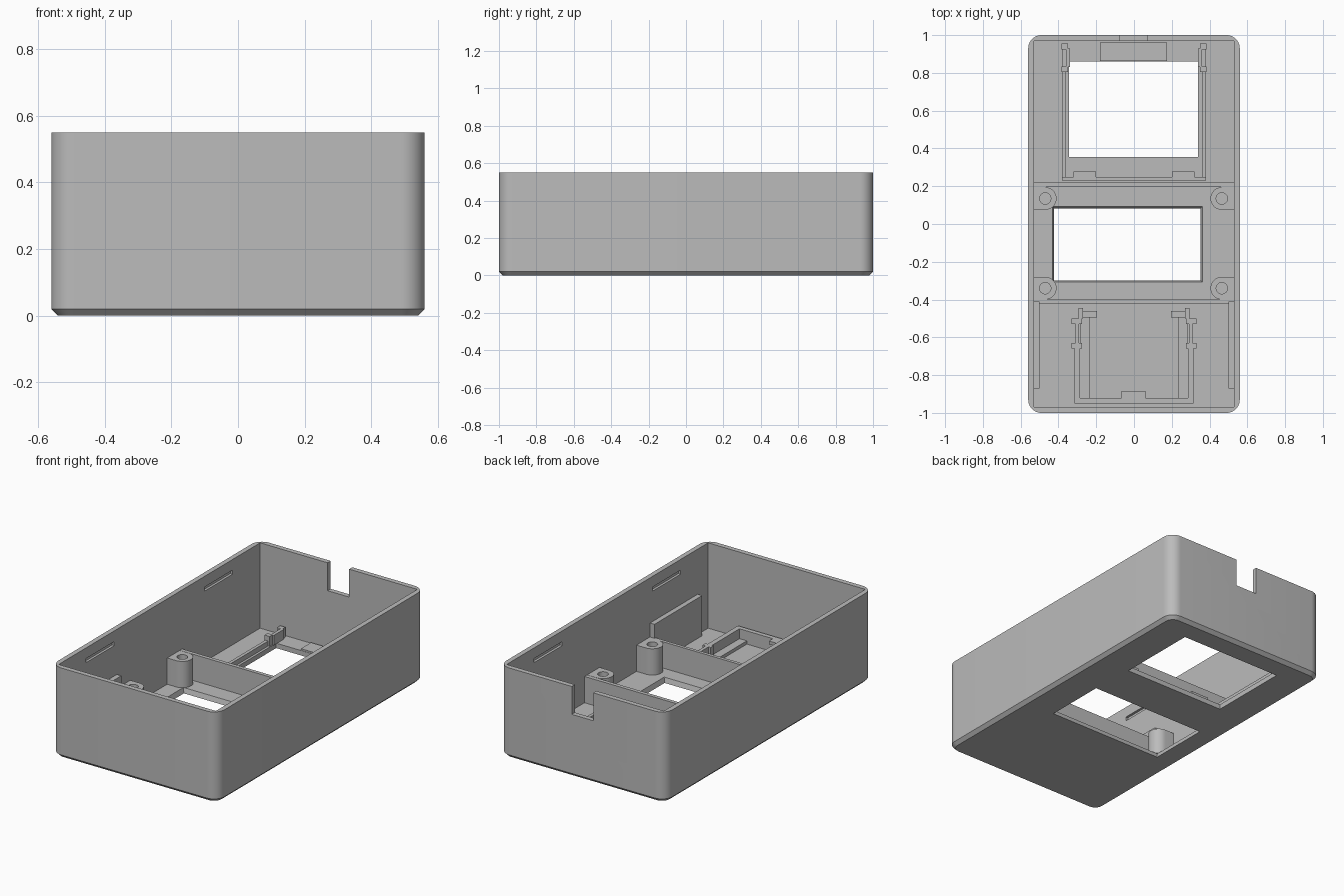
import bpy, bmesh, math

cube = bpy.data.objects.get("Cube")
if cube:
    bpy.data.objects.remove(cube, do_unlink=True)

grey = bpy.data.materials.new("light grey plastic")
grey.use_nodes = True
COLOR = (0.5, 0.5, 0.5, 1)
grey.diffuse_color = COLOR
grey.node_tree.nodes["Principled BSDF"].inputs["Base Color"].default_value = COLOR

HX, HY, H = 0.56, 1.0, 0.55      # outer half sizes and height
IX, IY, FLOOR = 0.53, 0.97, 0.03  # inner half sizes and floor thickness
RIB = 0.19                        # divider and post height


def finish(name, bm):
    bmesh.ops.recalc_face_normals(bm, faces=bm.faces)
    mesh = bpy.data.meshes.new(name)
    bm.to_mesh(mesh)
    bm.free()
    mesh.materials.append(grey)
    ob = bpy.data.objects.new(name, mesh)
    bpy.context.collection.objects.link(ob)
    return ob


def loft(name, rings):
    """Solid through stacked rings of points."""
    bm = bmesh.new()
    loops = [[bm.verts.new(p) for p in ring] for ring in rings]
    n = len(loops[0])
    for a, b in zip(loops, loops[1:]):
        for i in range(n):
            j = (i + 1) % n
            bm.faces.new((a[i], a[j], b[j], b[i]))
    bm.faces.new(loops[0][::-1])
    bm.faces.new(loops[-1])
    return finish(name, bm)


def rect(x0, x1, y0, y1, z):
    return [(x0, y0, z), (x1, y0, z), (x1, y1, z), (x0, y1, z)]


def box(name, x0, x1, y0, y1, z0, z1):
    return loft(name, [rect(x0, x1, y0, y1, z0), rect(x0, x1, y0, y1, z1)])


def pair(name, x0, x1, y0, y1, z0, z1):
    """A box on the left (+x) and its mirror on the right."""
    box("left_" + name, x0, x1, y0, y1, z0, z1)
    box("right_" + name, -x1, -x0, y0, y1, z0, z1)


def rounded(hx, hy, r, z, steps=10):
    pts = []
    for k, (sx, sy) in enumerate(((1, 1), (-1, 1), (-1, -1), (1, -1))):
        for i in range(steps + 1):
            a = math.pi / 2 * (k + i / steps)
            pts.append((sx * (hx - r) + r * math.cos(a),
                        sy * (hy - r) + r * math.sin(a), z))
    return pts


def circle(cx, cy, r, z, n=32):
    return [(cx + r * math.cos(2 * math.pi * i / n),
             cy + r * math.sin(2 * math.pi * i / n), z) for i in range(n)]


def boolean(ob, cutters, operation="DIFFERENCE"):
    for c in cutters:
        mod = ob.modifiers.new("cut", "BOOLEAN")
        mod.operation, mod.solver, mod.object = operation, "EXACT", c
    deps = bpy.context.evaluated_depsgraph_get()
    ob.data = bpy.data.meshes.new_from_object(ob.evaluated_get(deps))
    ob.modifiers.clear()
    for c in cutters:
        bpy.data.objects.remove(c, do_unlink=True)


def smooth(ob):
    bpy.ops.object.select_all(action="DESELECT")
    ob.select_set(True)
    bpy.context.view_layer.objects.active = ob
    bpy.ops.object.shade_smooth_by_angle(angle=math.radians(30))


# Case shell with chamfered underside
case = loft("case_shell", [rounded(HX - 0.02, HY - 0.02, 0.05, 0),
                           rounded(HX, HY, 0.07, 0.02),
                           rounded(HX, HY, 0.07, H)])
cuts = [box("cavity", -IX, IX, -IY, IY, FLOOR, 1),
        box("back_opening", -0.345, 0.34, 0.355, 0.86, -0.1, 0.2),
        loft("middle_opening", [rect(-0.42, 0.35, -0.295, 0.08, -0.01),
                                rect(-0.435, 0.365, -0.31, 0.095, 0.04)]),
        box("cable_notch", -0.075, 0.07, 0.9, 1.1, 0.38, 1)]
# Lid snap grooves in the side walls
for side in (-1, 1):
    for y in (-0.57, 0.57):
        x = side * IX
        cuts.append(box("groove", x - 0.015, x + 0.015, y - 0.135, y + 0.135, 0.46, 0.485))
boolean(case, cuts)
smooth(case)

# Cross dividers and side stiffeners
box("back_divider", -IX, IX, 0.197, 0.22, FLOOR, RIB)
box("front_divider", -IX, IX, -0.42, -0.4, FLOOR, RIB)
pair("side_stiffener", 0.5, IX, -0.87, -0.41, FLOOR, 0.275)

# Screw posts joined to the side walls
for end, y in (("back", 0.135), ("front", -0.34)):
    for side, x in (("left", 0.465), ("right", -0.47)):
        post = loft(side + "_" + end + "_screw_post",
                    [circle(x, y, 0.06, FLOOR), circle(x, y, 0.06, RIB)])
        wall = math.copysign(IX, x)
        web = box("web", min(x, wall), max(x, wall), y - 0.06, y + 0.06, FLOOR, RIB)
        boolean(post, [web], "UNION")
        hole = loft("hole", [circle(x, y, 0.03, 0.06), circle(x, y, 0.03, 0.3)])
        boolean(post, [hole])
        smooth(post)

# Back bay frame, retaining tabs and clips
pair("back_bay_rail", 0.36, 0.38, 0.23, 0.95, FLOOR, 0.06)
box("back_bay_stop", -0.38, 0.38, 0.23, 0.25, FLOOR, 0.1)
pair("back_bay_tab", 0.2, 0.32, 0.25, 0.278, 0.08, 0.1)
box("back_bay_pad", -0.18, 0.175, 0.862, 0.96, FLOOR, 0.04)
pair("back_bay_clip", 0.34, 0.36, 0.83, 0.93, FLOOR, 0.09)
for y in (0.82, 0.94):
    pair("back_bay_clip_end", 0.35, 0.385, y - 0.015, y + 0.015, FLOOR, 0.09)

# Front bay frame, ledges, hook and clips
pair("front_bay_wall", 0.285, 0.315, -0.95, -0.64, FLOOR, 0.11)
box("front_bay_stop", -0.315, 0.315, -0.95, -0.922, FLOOR, 0.11)
pair("front_bay_ledge", 0.235, 0.285, -0.922, -0.49, FLOOR, 0.05)
box("front_bay_hook", -0.065, 0.06, -0.922, -0.885, 0.09, 0.11)
pair("front_bay_clip_arm", 0.29, 0.31, -0.64, -0.5, FLOOR, 0.11)
for y in (-0.515, -0.645):
    pair("front_bay_clip_end", 0.275, 0.33, y - 0.014, y + 0.014, FLOOR, 0.11)
pair("front_bay_clip_post", 0.27, 0.295, -0.5, -0.445, FLOOR, 0.11)
pair("front_bay_corner_stop", 0.195, 0.27, -0.495, -0.46, FLOOR, 0.08)
